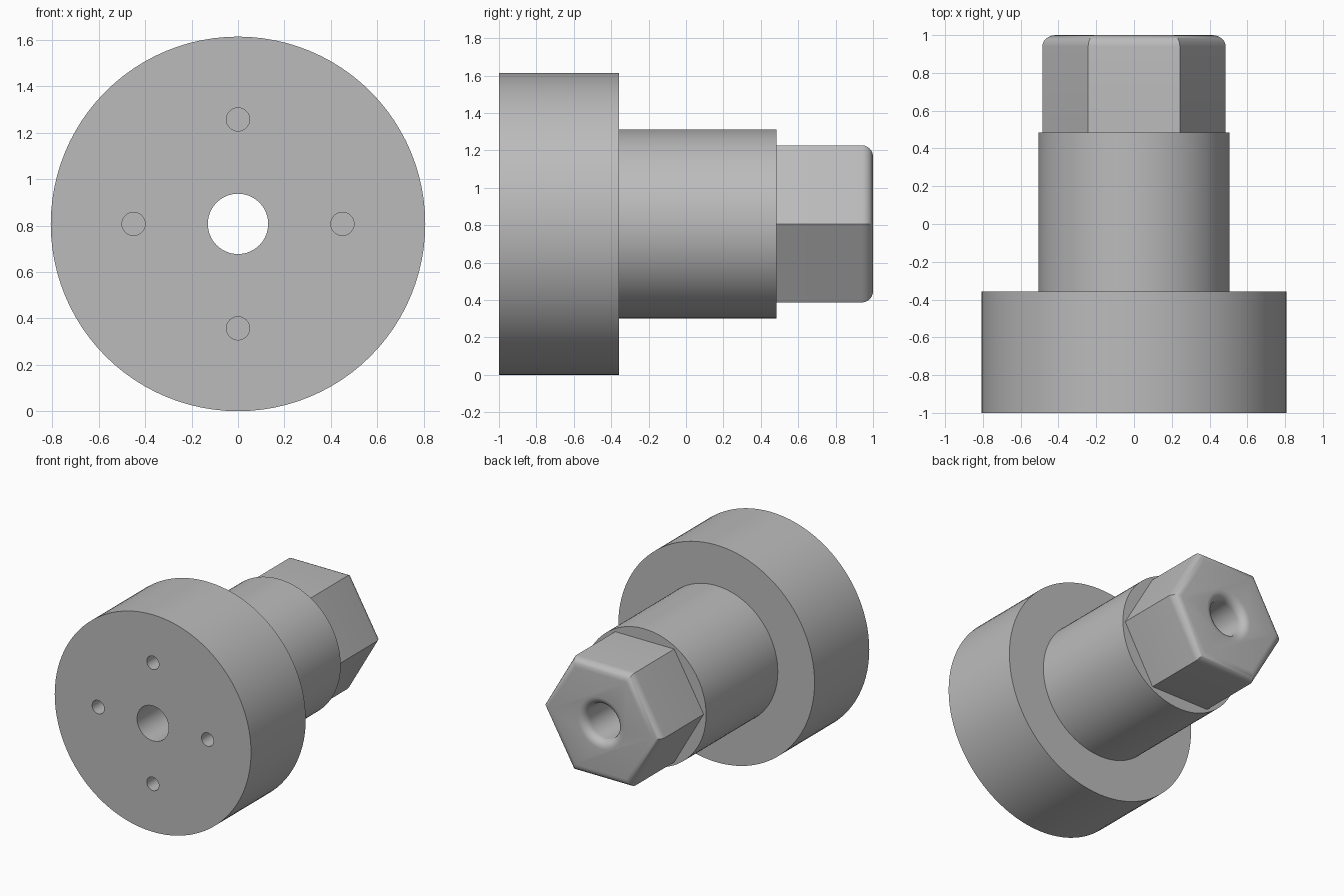
import bpy, bmesh
from math import cos, sin, pi, radians

cube = bpy.data.objects.get("Cube")
if cube:
    bpy.data.objects.remove(cube, do_unlink=True)

AXIS_Z = 0.807
BORE = 0.13
FILLET = 0.06
ARC = [i * pi / 12 for i in range(7)]

steel = bpy.data.materials.new("plain grey")
steel.use_nodes = True
GREY = (0.5, 0.5, 0.5, 1)
steel.diffuse_color = GREY
steel.node_tree.nodes["Principled BSDF"].inputs["Base Color"].default_value = GREY


def turned(name, profile, sides, x=0, z=AXIS_Z):
    """Closed solid around the y axis from (radius, y) pairs."""
    bm = bmesh.new()
    rings = [[bm.verts.new((x + r * cos(2 * pi * i / sides), y,
                            z + r * sin(2 * pi * i / sides)))
              for i in range(sides)] for r, y in profile]
    for a, b in zip(rings, rings[1:]):
        for i in range(sides):
            j = (i + 1) % sides
            bm.faces.new((a[i], a[j], b[j], b[i]))
    bm.faces.new(rings[0])
    bm.faces.new(rings[-1])
    bmesh.ops.recalc_face_normals(bm, faces=bm.faces[:])
    mesh = bpy.data.meshes.new(name)
    bm.to_mesh(mesh)
    bm.free()
    mesh.materials.append(steel)
    obj = bpy.data.objects.new(name, mesh)
    bpy.context.collection.objects.link(obj)
    return obj


def select(obj):
    bpy.ops.object.select_all(action='DESELECT')
    obj.select_set(True)
    bpy.context.view_layer.objects.active = obj


def cut(obj, cutter):
    select(obj)
    mod = obj.modifiers.new("hole", 'BOOLEAN')
    mod.operation = 'DIFFERENCE'
    mod.solver = 'EXACT'
    mod.object = cutter
    bpy.ops.object.modifier_apply(modifier=mod.name)


# Stepped round body: wide flange and narrower shaft
body = turned("flange_and_shaft",
              [(0.807, -1), (0.807, -0.357), (0.505, -0.357), (0.505, 0.485)], 96)

# Hexagonal end with a rounded rim
hex_end = turned("hex_end",
                 [(0.485, 0.485)] +
                 [((0.42 - FILLET + FILLET * cos(t)) / cos(pi / 6),
                   1 - FILLET + FILLET * sin(t)) for t in ARC], 6)

# Through bore, flared at the hexagonal end
bore = turned("bore_cutter",
              [(BORE, -1.1)] +
              [(BORE + FILLET - FILLET * cos(t), 1 - FILLET + FILLET * sin(t))
               for t in ARC] +
              [(BORE + FILLET, 1.1)], 64)
cutters = [bore]
cut(body, bore)
cut(hex_end, bore)

# Four blind holes in the front of the flange
for k in range(4):
    a = k * pi / 2
    pin = turned("pin_hole_cutter", [(0.05, -1.1), (0.05, -0.6)], 32,
                 0.45 * cos(a), AXIS_Z + 0.45 * sin(a))
    cut(body, pin)
    cutters.append(pin)

for c in cutters:
    bpy.data.objects.remove(c, do_unlink=True)

for obj in (body, hex_end):
    select(obj)
    bpy.ops.object.shade_smooth_by_angle(angle=radians(30))
